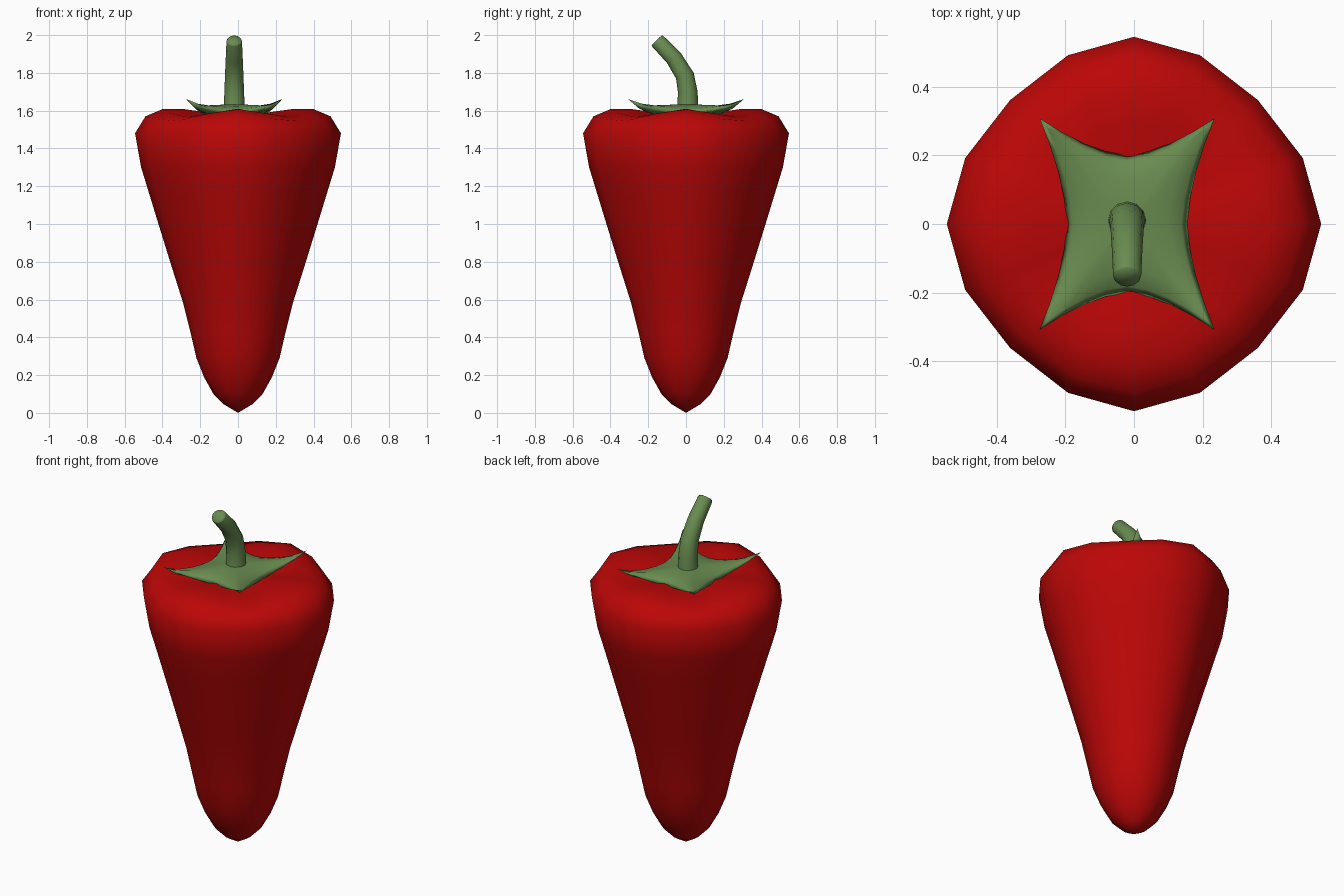
import bpy, bmesh
from math import sin, cos, pi, radians
from mathutils import Vector

if "Cube" in bpy.data.objects:
    bpy.data.objects.remove(bpy.data.objects["Cube"])


def material(name, color):
    m = bpy.data.materials.new(name)
    m.diffuse_color = color
    m.use_nodes = True
    m.node_tree.nodes["Principled BSDF"].inputs["Base Color"].default_value = m.diffuse_color
    return m


def loft(name, rings, start, end, mat):
    """Skin closed rings of points, closing both ends with pole points."""
    bm = bmesh.new()
    loops = [[bm.verts.new(p) for p in ring] for ring in rings]
    n = len(loops[0])
    for a, b in zip(loops, loops[1:]):
        for i in range(n):
            j = (i + 1) % n
            bm.faces.new((a[i], a[j], b[j], b[i]))
    for loop, pole in ((loops[0], start), (loops[-1], end)):
        v = bm.verts.new(pole)
        for i in range(n):
            bm.faces.new((loop[i], loop[(i + 1) % n], v))
    bmesh.ops.recalc_face_normals(bm, faces=bm.faces)
    for f in bm.faces:
        f.smooth = True
    mesh = bpy.data.meshes.new(name)
    bm.to_mesh(mesh)
    bm.free()
    ob = bpy.data.objects.new(name, mesh)
    bpy.context.collection.objects.link(ob)
    mesh.materials.append(mat)
    return ob


red = material("red_skin", (0.5, 0.002, 0.002, 1))
green = material("green_stalk", (0.14, 0.26, 0.08, 1))

# Pepper body: 16-sided, four-lobed, dimpled top (radius, height, lobe inset, lobe dip)
profile = [(0.075, 0.045, 0, 0), (0.13, 0.1, 0, 0), (0.18, 0.19, 0, 0),
           (0.22, 0.29, 0, 0), (0.25, 0.42, 0.01, 0), (0.29, 0.58, 0.03, 0),
           (0.353, 0.78, 0.05, 0), (0.415, 0.98, 0.06, 0), (0.467, 1.15, 0.064, 0),
           (0.513, 1.3, 0.064, 0), (0.545, 1.48, 0.064, 0), (0.49, 1.57, 0.064, 0.025),
           (0.40, 1.608, 0.06, 0.042), (0.30, 1.61, 0.06, 0.042),
           (0.19, 1.595, 0.05, 0.025), (0.09, 1.58, 0, 0)]


def body_ring(r, z, inset, dip):
    ring = []
    for i in range(16):
        a = 2 * pi * i / 16
        lobe = (1 - cos(4 * a)) / 2
        k = r * (1 - inset * lobe)
        a -= 0.02 * sin(4 * a)
        ring.append((k * cos(a), k * sin(a), z - dip * lobe))
    return ring


loft("pepper_body", [body_ring(*p) for p in profile], (0, 0, 0), (0, 0, 1.575), red)

# Calyx: square leaf with concave sides and four raised pointed corners
CX = -0.02
edge = []
for side in range(4):
    for s in range(8):
        t = -1 + s / 4
        bow = abs(t) ** 1.6
        if side % 2 == 0:
            x, y = 0.255 * t, -(0.2 + 0.108 * bow)
        else:
            x, y = 0.175 + 0.08 * bow, 0.308 * t
        if side >= 2:
            x, y = -x, -y
        edge.append((x, y, abs(t) ** 2))


def calyx_ring(scale, low, high):
    return [(CX + x * scale, y * scale, low + (high - low) * w) for x, y, w in edge]


loft("calyx", [calyx_ring(0.5, 1.575, 1.575), calyx_ring(0.8, 1.58, 1.61),
               calyx_ring(1, 1.588, 1.662), calyx_ring(0.9, 1.61, 1.643),
               calyx_ring(0.65, 1.624, 1.627), calyx_ring(0.35, 1.632, 1.63)],
     (CX, 0, 1.575), (CX, 0, 1.635), green)

# Stem: tapered tube bending to the front (y, z, lean angle, radius)
path = [(0.01, 1.59, 0, 0.06), (0.01, 1.63, 0, 0.055), (0.009, 1.7, 3, 0.052),
        (-0.006, 1.785, 18, 0.049), (-0.064, 1.879, 36, 0.045),
        (-0.15, 1.968, 43, 0.041), (-0.155, 1.973, 43, 0.037)]
rings = []
for y, z, lean, r in path:
    l = radians(lean)
    u = Vector((0, cos(l), sin(l)))
    c = Vector((CX, y, z))
    rings.append([c + Vector((r * cos(a), 0, 0)) + u * (r * sin(a))
                  for a in (2 * pi * i / 12 for i in range(12))])
loft("stem", rings, (CX, 0.01, 1.59), (CX, -0.156, 1.974), green)
